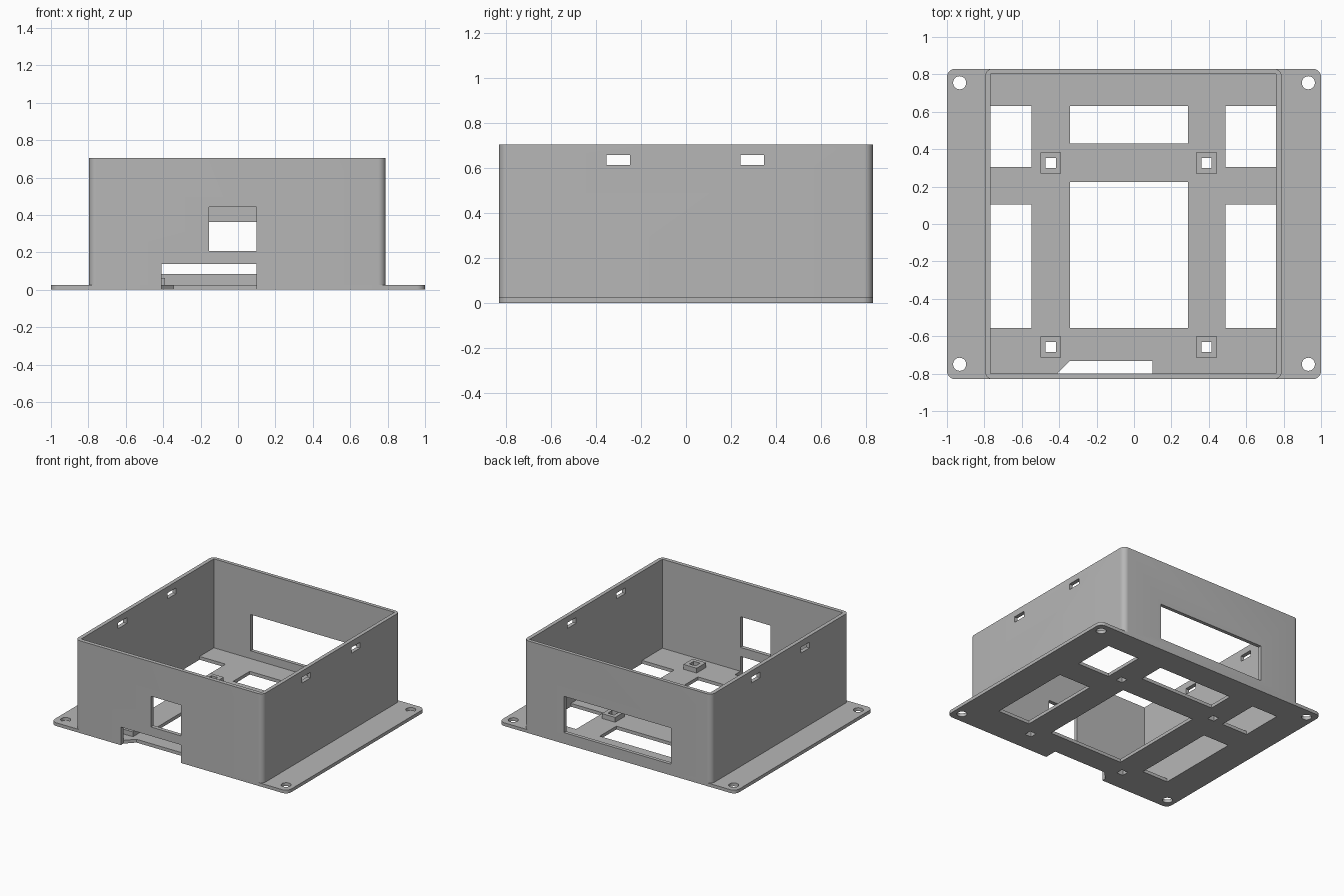
import bpy, bmesh, math

cube = bpy.data.objects.get("Cube")
if cube:
    bpy.data.objects.remove(cube, do_unlink=True)

grey = bpy.data.materials.new("plain grey")
grey.use_nodes = True
COLOUR = (0.47, 0.47, 0.47, 1)
grey.diffuse_color = COLOUR
grey.node_tree.nodes["Principled BSDF"].inputs["Base Color"].default_value = COLOUR

PLATE_TOP, WALL_TOP = 0.025, 0.705
FRONT, BACK = -0.83, 0.83


def rect(x0, x1, y0, y1):
    return [(x0, y0), (x1, y0), (x1, y1), (x0, y1)]


def arc(cx, cy, r, start, sweep, steps):
    angles = [start + sweep * i / steps for i in range(steps + 1)]
    return [(cx + r * math.cos(a), cy + r * math.sin(a)) for a in angles]


def round_rect(x0, x1, y0, y1, r, steps=8):
    centres = rect(x0 + r, x1 - r, y0 + r, y1 - r)
    points = []
    for i, (cx, cy) in enumerate(centres):
        points += arc(cx, cy, r, math.pi + i * math.pi / 2, math.pi / 2, steps)
    return points


def circle(cx, cy, r):
    return arc(cx, cy, r, 0, 2 * math.pi, 32)[:-1]


def prisms(name, parts):
    """One object from (outline, bottom, top) upright prisms."""
    bm = bmesh.new()
    for outline, z0, z1 in parts:
        face = bm.faces.new([bm.verts.new((x, y, z0)) for x, y in outline])
        new = bmesh.ops.extrude_face_region(bm, geom=[face])["geom"]
        verts = [v for v in new if isinstance(v, bmesh.types.BMVert)]
        bmesh.ops.translate(bm, verts=verts, vec=(0, 0, z1 - z0))
    bmesh.ops.recalc_face_normals(bm, faces=bm.faces)
    mesh = bpy.data.meshes.new(name)
    bm.to_mesh(mesh)
    bm.free()
    mesh.materials.append(grey)
    obj = bpy.data.objects.new(name, mesh)
    bpy.context.collection.objects.link(obj)
    return obj


def activate(obj):
    bpy.ops.object.select_all(action='DESELECT')
    obj.select_set(True)
    bpy.context.view_layer.objects.active = obj


def cut(obj, parts):
    cutter = prisms("cutter", parts)
    cutter.hide_render = True
    mod = obj.modifiers.new("cut", 'BOOLEAN')
    mod.operation, mod.solver, mod.object = 'DIFFERENCE', 'EXACT', cutter
    activate(obj)
    bpy.ops.object.modifier_apply(modifier=mod.name)
    bpy.data.objects.remove(cutter, do_unlink=True)


# Positions of the four board mounts
mounts = [(x, y) for x in (-0.445, 0.387) for y in (-0.657, 0.327)]

# Base plate with rounded corners
base_plate = prisms("base_plate", [(round_rect(-1, 1, FRONT, BACK, 0.045), 0, PLATE_TOP)])
outlines = [circle(x, y, 0.035) for x in (-0.932, 0.932) for y in (-0.75, 0.755)]
outlines += [rect(x - 0.027, x + 0.027, y - 0.027, y + 0.027) for x, y in mounts]
# Floor windows: two side columns and a wider middle one
for x0, x1, split_low, split_high in ((-0.766, -0.547, 0.105, 0.305),
                                      (-0.342, 0.288, 0.225, 0.43),
                                      (0.488, 0.76, 0.105, 0.305)):
    outlines += [rect(x0, x1, -0.555, split_low), rect(x0, x1, split_high, 0.63)]
# Chamfered notch at the front edge
outlines.append([(-0.41, -1), (0.1, -1), (0.1, -0.733), (-0.345, -0.733), (-0.41, -0.8)])
cut(base_plate, [(o, -0.1, 0.2) for o in outlines])

# Box walls
walls = prisms("box_walls", [(round_rect(-0.796, 0.789, FRONT, BACK, 0.04), PLATE_TOP, WALL_TOP)])
cut(walls, [(rect(-0.766, 0.76, -0.8, 0.803), -0.1, 1)])
openings = [
    (rect(-0.155, 0.1, -1, -0.7), 0.207, 0.442),    # front upper port
    (rect(-0.41, 0.1, -1, -0.7), -0.1, 0.138),      # front lower port
    (rect(-0.455, 0.45, 0.7, 1), 0.085, 0.362),     # back window
]
for x in (-0.78, 0.775):
    for y in (-0.301, 0.294):
        openings.append((rect(x - 0.1, x + 0.1, y - 0.052, y + 0.052), 0.613, 0.657))
cut(walls, openings)

# Square standoffs with square holes
standoffs = prisms("board_standoffs", [
    (rect(x - 0.056, x + 0.056, y - 0.056, y + 0.056), PLATE_TOP, 0.062) for x, y in mounts])
cut(standoffs, [(rect(x - 0.027, x + 0.027, y - 0.027, y + 0.027), -0.1, 0.2) for x, y in mounts])

for obj in (base_plate, walls, standoffs):
    activate(obj)
    bpy.ops.object.shade_smooth_by_angle(angle=math.radians(30))
